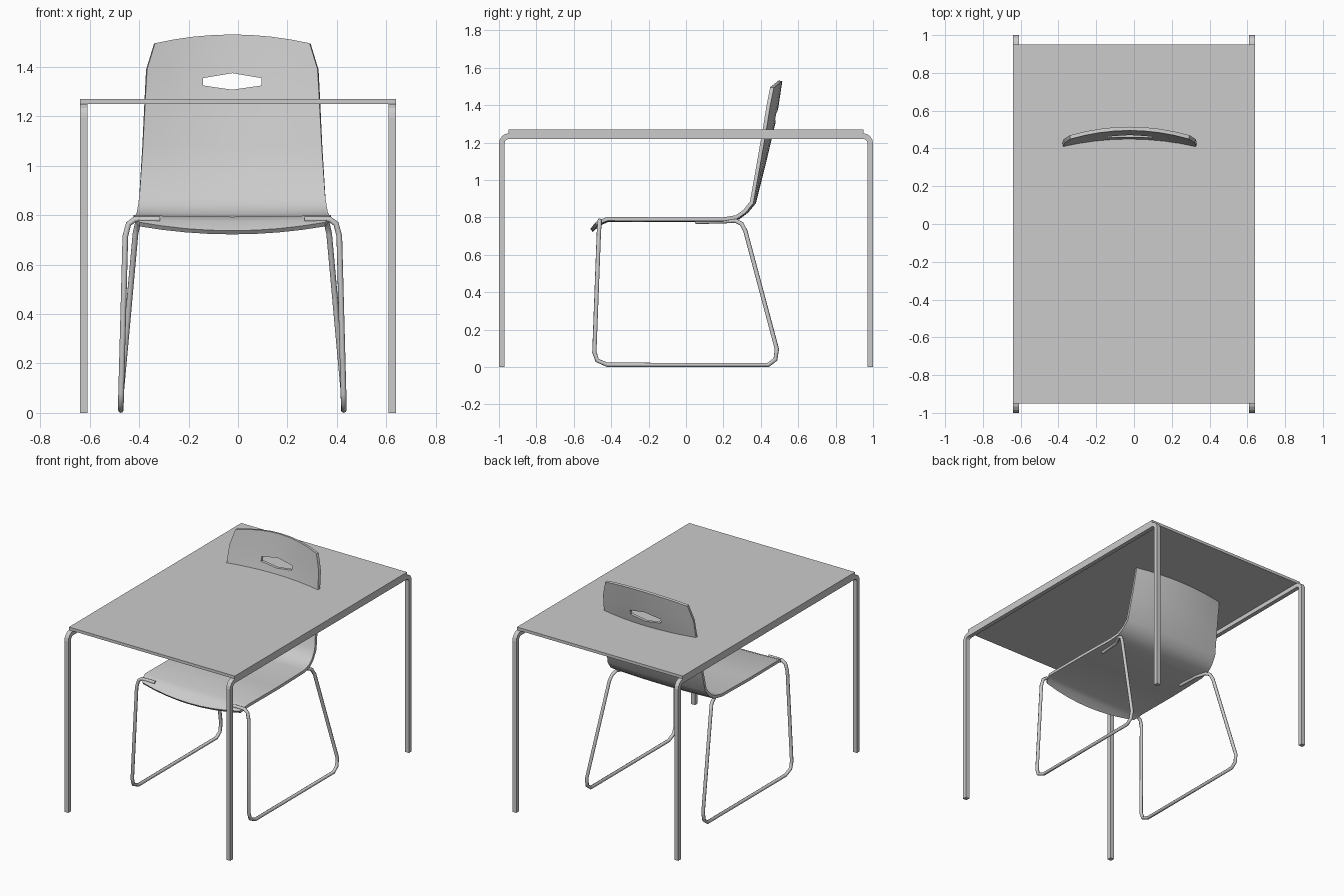
import bpy, bmesh
from math import sin, cos, pi

if "Cube" in bpy.data.objects:
    bpy.data.objects.remove(bpy.data.objects["Cube"])

CX = -0.023  # chair centre line


def make(name, verts, faces):
    me = bpy.data.meshes.new(name)
    me.from_pydata(verts, [], faces)
    bm = bmesh.new()
    bm.from_mesh(me)
    bmesh.ops.recalc_face_normals(bm, faces=bm.faces)
    bm.to_mesh(me)
    bm.free()
    ob = bpy.data.objects.new(name, me)
    bpy.context.collection.objects.link(ob)
    return ob


def activate(ob):
    bpy.ops.object.select_all(action='DESELECT')
    ob.select_set(True)
    bpy.context.view_layer.objects.active = ob


def smooth(ob, angle=0.7):
    activate(ob)
    bpy.ops.object.shade_smooth_by_angle(angle=angle)


def box(name, x0, x1, y0, y1, z0, z1):
    v = [(x, y, z) for x in (x0, x1) for y in (y0, y1) for z in (z0, z1)]
    f = [(0, 1, 3, 2), (4, 6, 7, 5), (0, 4, 5, 1), (2, 3, 7, 6), (0, 2, 6, 4), (1, 5, 7, 3)]
    return make(name, v, f)


# Table top
box("table_top", -0.64, 0.64, -0.95, 0.95, 1.25, 1.27)

# Table leg frames: square bar bent into an inverted U on each side
W, R, N = 0.03, 0.055, 4
pairs = [((-1, 0), (-1 + W, 0))]
for sign in (-1, 1):
    cy, cz = sign * (1 - R), 1.25 - R
    arc = []
    for i in range(N + 1):
        a = pi / 2 * i / N
        arc.append(tuple((cy + sign * r * cos(a), cz + r * sin(a)) for r in (R, R - W)))
    pairs += arc if sign < 0 else arc[::-1]
pairs.append(((1, 0), (1 - W, 0)))
for side, sx in (("left", -1), ("right", 1)):
    v, f = [], []
    for (oy, oz), (iy, iz) in pairs:
        a, b = sx * 0.61, sx * 0.64
        v += [(a, oy, oz), (b, oy, oz), (b, iy, iz), (a, iy, iz)]
    for i in range(len(pairs) - 1):
        for k in range(4):
            n = (k + 1) % 4
            f.append((4 * i + k, 4 * i + n, 4 * i + 4 + n, 4 * i + 4 + k))
    f += [(0, 1, 2, 3), tuple(range(len(v) - 4, len(v)))]
    make("table_leg_frame_" + side, v, f)

# Chair shell: rows of centre y, centre z, half width, edge shift in y, edge shift in z
rows = [
    (-0.505, 0.73, 0.375, 0.025, 0.033),
    (-0.465, 0.765, 0.39, 0.01, 0.014),
    (-0.42, 0.784, 0.40, 0, 0.008),
    (-0.10, 0.784, 0.40, 0, 0.006),
    (0.20, 0.784, 0.393, 0, 0.006),
    (0.28, 0.798, 0.387, -0.01, 0.004),
    (0.325, 0.832, 0.382, -0.012, 0),
    (0.365, 0.88, 0.376, -0.014, 0),
    (0.415, 1.08, 0.363, -0.028, 0),
    (0.467, 1.30, 0.352, -0.042, 0),
    (0.484, 1.39, 0.347, -0.045, 0),
    (0.505, 1.53, 0.315, -0.045, -0.035),
]
COLS = 8
v, f = [], []
for y, z, hw, dy, dz in rows:
    for j in range(COLS + 1):
        s = 2 * j / COLS - 1
        v.append((CX + s * hw, y + dy * s * s, z + dz * s * s))
for i in range(len(rows) - 1):
    for j in range(COLS):
        a = i * (COLS + 1) + j
        f.append((a, a + 1, a + COLS + 2, a + COLS + 1))
shell = make("chair_shell", v, f)
sol = shell.modifiers.new("thickness", 'SOLIDIFY')
sol.thickness = 0.02
sol.offset = 0

# Hexagonal hand hole cut through the backrest
hexa = [(-0.118, 1.325), (0, 1.308), (0.118, 1.325), (0.118, 1.355), (0, 1.375), (-0.118, 1.355)]
v = [(CX + x, y, z) for y in (0.3, 0.65) for x, z in hexa]
f = [tuple(range(6)), tuple(range(6, 12))]
f += [(i, (i + 1) % 6, (i + 1) % 6 + 6, i + 6) for i in range(6)]
cutter = make("hand_hole_cutter", v, f)
cutter.hide_render = True
cut = shell.modifiers.new("hand_hole", 'BOOLEAN')
cut.object = cutter
cut.solver = 'EXACT'
activate(shell)
for m in ("thickness", "hand_hole"):
    bpy.ops.object.modifier_apply(modifier=m)
bpy.data.objects.remove(cutter)
smooth(shell)

# Sled legs: one bent tube per side (x is the distance from the chair centre)
path = [
    (0.292, -0.462, 0.783), (0.395, -0.462, 0.783), (0.42, -0.463, 0.765),
    (0.433, -0.466, 0.715), (0.450, -0.49, 0.08), (0.451, -0.475, 0.035),
    (0.451, -0.42, 0.0115), (0.451, 0.44, 0.0115), (0.451, 0.478, 0.04),
    (0.449, 0.486, 0.095), (0.392, 0.318, 0.725), (0.383, 0.298, 0.765),
    (0.375, 0.265, 0.782), (0.345, 0.20, 0.778), (0.335, 0.05, 0.775),
]
for side, sx in (("left", -1), ("right", 1)):
    cu = bpy.data.curves.new("chair_legs_" + side, 'CURVE')
    cu.dimensions = '3D'
    cu.bevel_depth = 0.0115
    cu.bevel_resolution = 2
    cu.use_fill_caps = True
    sp = cu.splines.new('POLY')
    sp.points.add(len(path) - 1)
    for p, (x, y, z) in zip(sp.points, path):
        p.co = (CX + sx * x, y, z, 1)
    ob = bpy.data.objects.new("chair_legs_" + side, cu)
    bpy.context.collection.objects.link(ob)
    activate(ob)
    bpy.ops.object.convert(target='MESH')
    smooth(bpy.context.object, 0.9)
